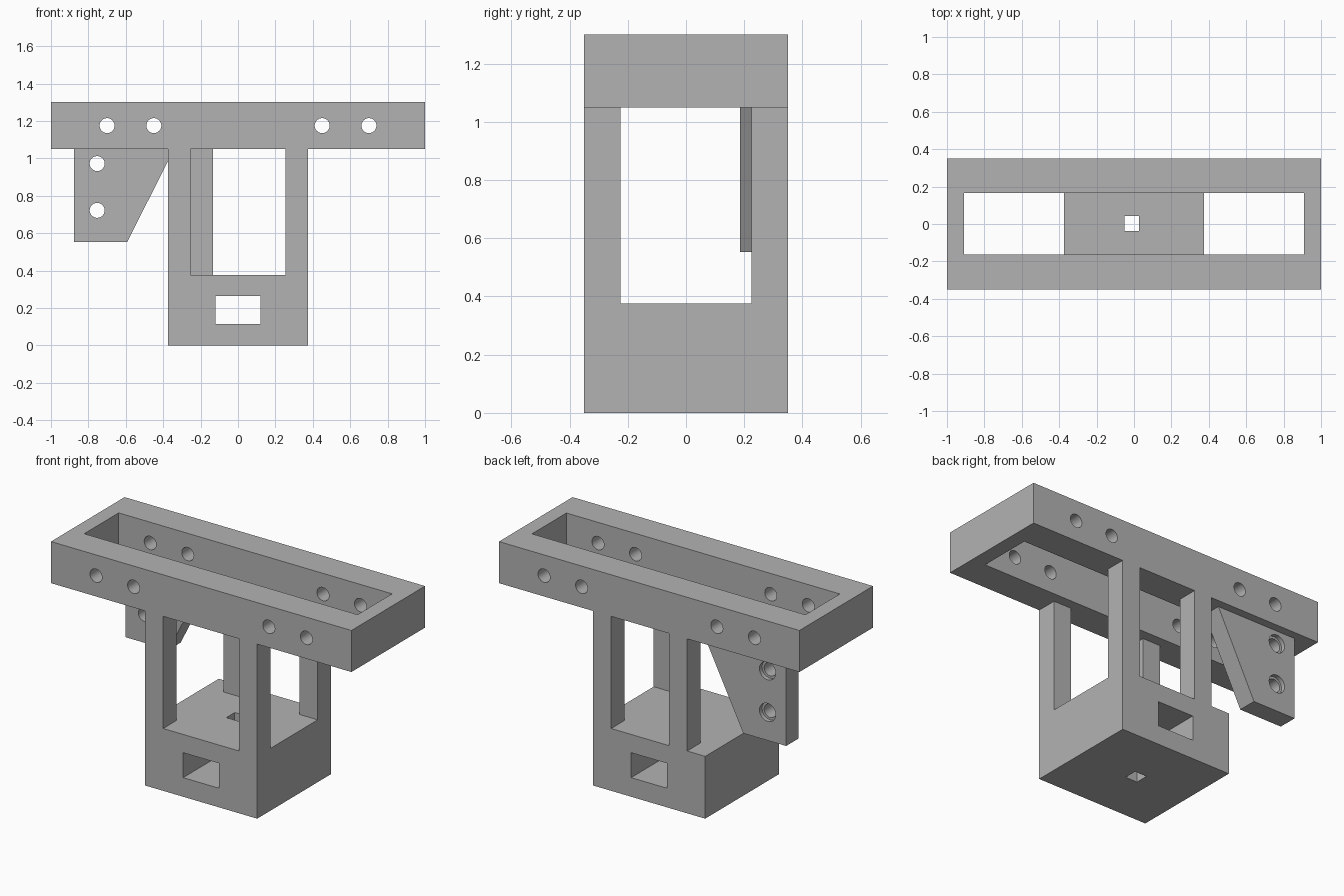
import bpy
import bmesh
from math import radians
from mathutils import Matrix, Vector

cube = bpy.data.objects.get("Cube")
if cube:
    bpy.data.objects.remove(cube, do_unlink=True)

grey = bpy.data.materials.new("plain_grey")
grey.use_nodes = True
grey.diffuse_color = (0.45, 0.45, 0.45, 1)
grey.node_tree.nodes["Principled BSDF"].inputs["Base Color"].default_value = grey.diffuse_color


def finish(name, bm):
    bmesh.ops.recalc_face_normals(bm, faces=bm.faces)
    mesh = bpy.data.meshes.new(name)
    bm.to_mesh(mesh)
    bm.free()
    mesh.materials.append(grey)
    obj = bpy.data.objects.new(name, mesh)
    bpy.context.collection.objects.link(obj)
    return obj


def box(name, x, y, z):
    """Box from (low, high) pairs on each axis."""
    low, high = (Vector(corner) for corner in zip(x, y, z))
    bm = bmesh.new()
    place = Matrix.Translation((low + high) / 2) @ Matrix.Diagonal(high - low).to_4x4()
    bmesh.ops.create_cube(bm, size=1, matrix=place)
    return finish(name, bm)


def rod(name, x, z, radius, y):
    """Cylinder along y between two depths."""
    bm = bmesh.new()
    place = Matrix.Translation((x, sum(y) / 2, z)) @ Matrix.Rotation(radians(90), 4, "X")
    bmesh.ops.create_cone(bm, cap_ends=True, segments=48, radius1=radius,
                          radius2=radius, depth=y[1] - y[0], matrix=place)
    return finish(name, bm)


def plate(name, profile, y):
    """Extrude an (x, z) outline along y."""
    bm = bmesh.new()
    face = bm.faces.new([bm.verts.new((px, y[0], pz)) for px, pz in profile])
    grown = bmesh.ops.extrude_face_region(bm, geom=[face])["geom"]
    moved = [v for v in grown if isinstance(v, bmesh.types.BMVert)]
    bmesh.ops.translate(bm, verts=moved, vec=(0, y[1] - y[0], 0))
    return finish(name, bm)


def cut(obj, cutters):
    """Subtract the cutters one by one, then remove them."""
    bpy.ops.object.select_all(action="DESELECT")
    obj.select_set(True)
    bpy.context.view_layer.objects.active = obj
    for cutter in cutters:
        cutter.hide_render = True
        mod = obj.modifiers.new("cut", "BOOLEAN")
        mod.operation = "DIFFERENCE"
        mod.solver = "EXACT"
        mod.object = cutter
        bpy.ops.object.modifier_apply(modifier=mod.name)
        bpy.data.objects.remove(cutter, do_unlink=True)
    bpy.ops.object.shade_smooth_by_angle(angle=radians(30))


HALF_W, HALF_D = 0.373, 0.35
FLOOR, RAIL, TOP = 0.375, 1.05, 1.3
LEG_W, LEG_D = 0.12, 0.125
HOLE = 0.04

# Open rectangular top frame with four cross holes
frame = box("top_frame", (-1, 1), (-HALF_D, HALF_D), (RAIL, TOP))
cut(frame, [box("frame_opening", (-0.91, 0.91), (-0.163, 0.165), (1, 1.4))]
    + [rod("frame_hole", x, 1.175, HOLE, (-0.5, 0.5)) for x in (-0.7, -0.45, 0.45, 0.7)])

# Base block with a front-to-back slot and a small vertical hole
base = box("base_block", (-HALF_W, HALF_W), (-HALF_D, HALF_D), (0, FLOOR))
cut(base, [box("base_slot", (-0.12, 0.12), (-0.5, 0.5), (0.115, 0.265)),
           box("base_hole", (-0.052, 0.028), (-0.037, 0.043), (-0.1, 0.5))])

# Four legs; the back right one is set inward
front, back = (-HALF_D, LEG_D - HALF_D), (HALF_D - LEG_D, HALF_D)
for name, left, depth in (("front_left_leg", HALF_W - LEG_W, front),
                          ("front_right_leg", -HALF_W, front),
                          ("back_left_leg", HALF_W - LEG_W, back),
                          ("back_right_leg", LEG_W - HALF_W, back)):
    box(name, (left, left + LEG_W), depth, (FLOOR, RAIL))

# Hanging side plate with two counterbored holes
near, far = 0.185, 0.3
side = plate("side_plate", [(-0.877, RAIL), (-0.877, 0.553), (-0.592, 0.553), (-0.342, RAIL)],
             (near, far))
cutters = []
for z in (0.972, 0.722):
    cutters.append(rod("plate_hole", -0.753, z, HOLE, (0, 0.5)))
    cutters.append(rod("plate_counterbore", -0.753, z, 0.054, (far - 0.025, 0.5)))
cut(side, cutters)
